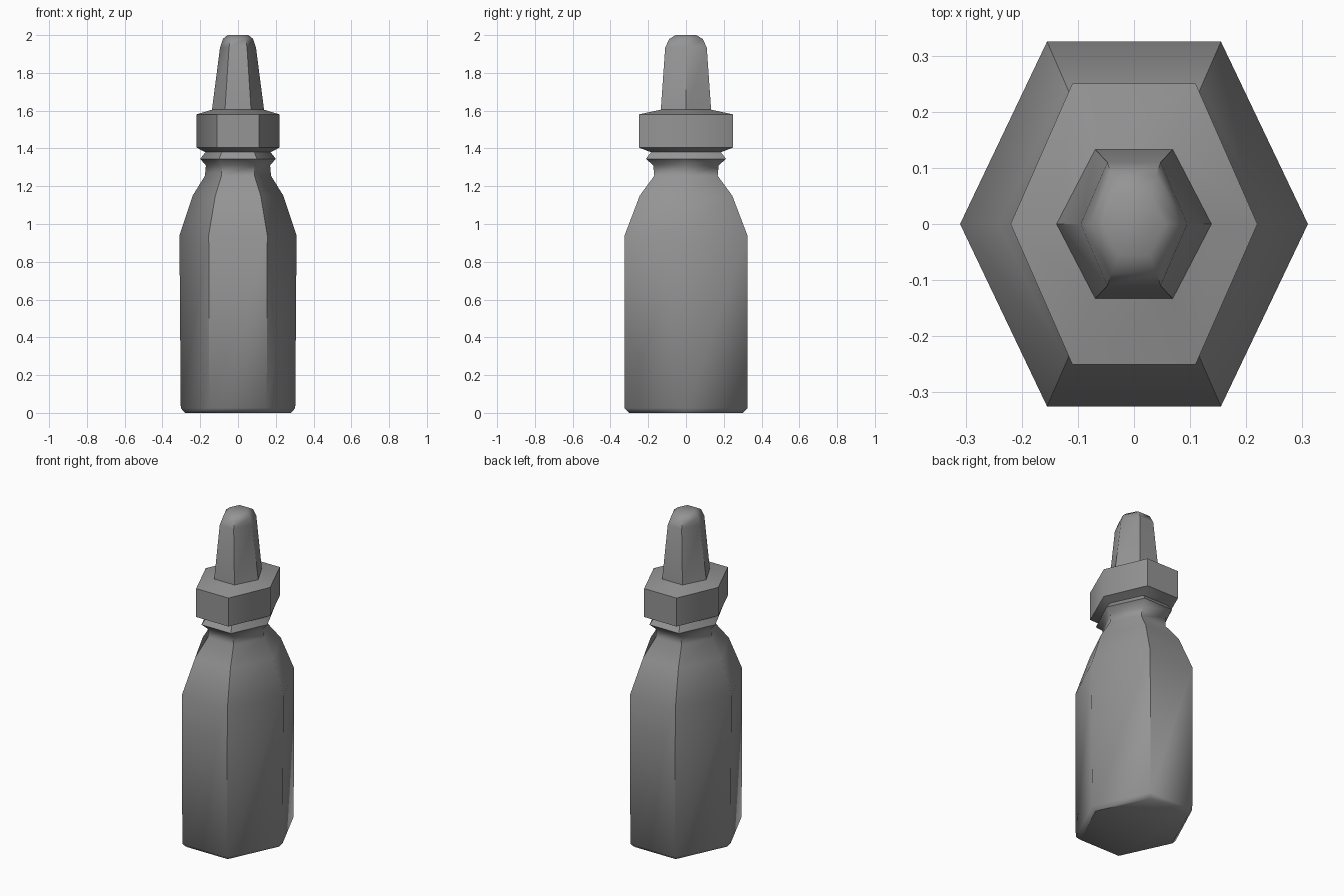
import bpy, bmesh, math

cube = bpy.data.objects.get("Cube")
if cube:
    bpy.data.objects.remove(cube, do_unlink=True)

grey = bpy.data.materials.new("plain grey")
grey.use_nodes = True
colour = (0.3, 0.3, 0.3, 1)
grey.diffuse_color = colour
grey.node_tree.nodes["Principled BSDF"].inputs["Base Color"].default_value = colour

SIDES = 6
FLAT = math.sin(math.pi / 3)


def hex_part(name, profile, cap_bottom=False, cap_top=False):
    """Stack six-sided rings given as (half width, half depth, height)."""
    bm = bmesh.new()
    rings = []
    for half_x, half_y, z in profile:
        angles = [math.tau * i / SIDES for i in range(SIDES)]
        rings.append([bm.verts.new((half_x * math.cos(a),
                                    half_y * math.sin(a) / FLAT, z))
                      for a in angles])
    for low, high in zip(rings, rings[1:]):
        for i in range(SIDES):
            j = (i + 1) % SIDES
            bm.faces.new((low[i], low[j], high[j], high[i]))
    if cap_bottom:
        bm.faces.new(rings[0][::-1])
    if cap_top:
        bm.faces.new(rings[-1])
    mesh = bpy.data.meshes.new(name)
    bm.to_mesh(mesh)
    bm.free()
    mesh.materials.append(grey)
    obj = bpy.data.objects.new(name, mesh)
    bpy.context.collection.objects.link(obj)
    bpy.ops.object.select_all(action="DESELECT")
    obj.select_set(True)
    bpy.context.view_layer.objects.active = obj
    bpy.ops.object.shade_smooth_by_angle(angle=math.radians(50))
    return obj


# Body with chamfered base, rounded shoulder and ridged neck
hex_part("bottle_body", [
    (0.28, 0.30, 0), (0.303, 0.325, 0.025), (0.31, 0.325, 0.94),
    (0.24, 0.245, 1.15), (0.175, 0.168, 1.255), (0.17, 0.173, 1.31),
    (0.2, 0.212, 1.345), (0.173, 0.185, 1.38)], cap_bottom=True)

# Wide cap collar
hex_part("cap_collar", [
    (0.173, 0.185, 1.38), (0.22, 0.25, 1.405),
    (0.22, 0.25, 1.58), (0.138, 0.133, 1.605)])

# Tapered nozzle with a rounded tip
hex_part("nozzle", [
    (0.138, 0.133, 1.605), (0.095, 0.11, 1.935),
    (0.08, 0.088, 1.98), (0.055, 0.055, 2.0)], cap_top=True)
